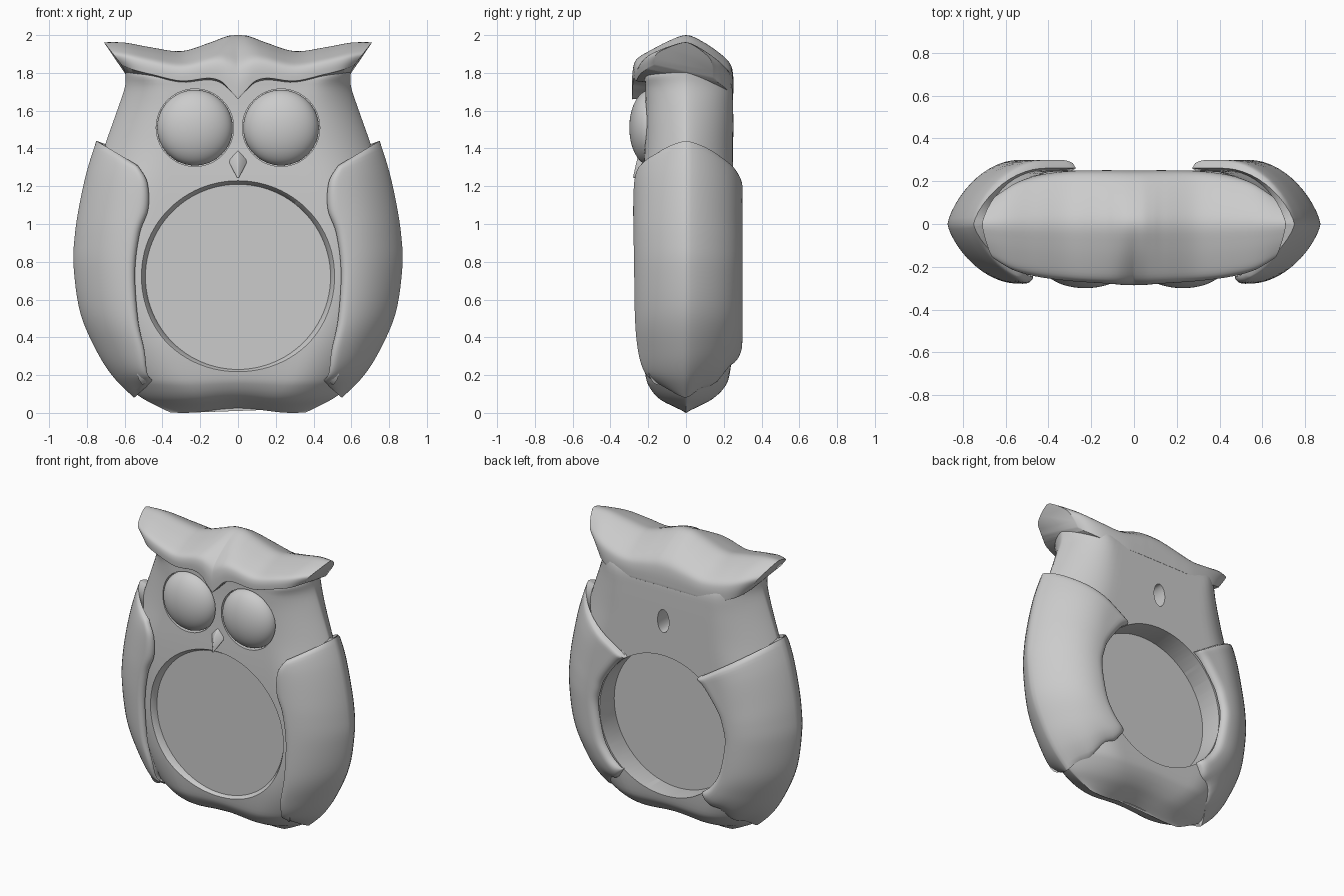
import bpy, bmesh, math
from mathutils import Vector

if "Cube" in bpy.data.objects:
    bpy.data.objects.remove(bpy.data.objects["Cube"])


def spline(rows, n):
    """Catmull-Rom through tuples, n samples per span."""
    rows = [Vector(r) for r in rows]
    out = []
    for i in range(len(rows) - 1):
        a, b = rows[max(i - 1, 0)], rows[i]
        c, d = rows[i + 1], rows[min(i + 2, len(rows) - 1)]
        for k in range(n):
            t = k / n
            out.append(0.5 * (2 * b + (c - a) * t + (2 * a - 5 * b + 4 * c - d) * t * t
                              + (3 * b - a - 3 * c + d) * t ** 3))
    return out + [rows[-1]]


def bulge(d, radius=.34):
    """Rounded edge profile: 0 at the silhouette, 1 from radius inwards."""
    u = min(max(d / radius, 0), 1)
    return (1 - (1 - u) ** 2) ** 0.74


def lip(e):
    """Quarter-round drop near an edge: 1 at the edge, 0 inside."""
    return 1 - math.sqrt(1 - (1 - min(max(e, 0), 1)) ** 2)


def grid(name, rows, closed=False, flip=False):
    bm = bmesh.new()
    vs = [[bm.verts.new(p) for p in r] for r in rows]
    m = len(rows[0])
    for i in range(len(rows) - 1):
        for j in range(m if closed else m - 1):
            k = (j + 1) % m
            f = [vs[i][j], vs[i + 1][j], vs[i + 1][k], vs[i][k]]
            bm.faces.new(f[::-1] if flip else f)
    if closed:
        bm.faces.new(vs[0])
        bm.faces.new(vs[-1])
        bmesh.ops.recalc_face_normals(bm, faces=bm.faces)
    return add(name, bm)


def add(name, bm):
    me = bpy.data.meshes.new(name)
    bm.to_mesh(me)
    bm.free()
    ob = bpy.data.objects.new(name, me)
    bpy.context.collection.objects.link(ob)
    return ob


def cylinder(name, x, z, r, y0, y1, r_front=None):
    """Round plug along y; r_front gives a cone flaring to the front."""
    bpy.ops.mesh.primitive_cone_add(vertices=96, radius1=r, radius2=r_front or r, depth=y1 - y0,
                                    location=(x, (y0 + y1) / 2, z),
                                    rotation=(math.pi / 2, 0, 0))
    bpy.context.object.name = name
    return bpy.context.object


def finish(ob, angle=35):
    bpy.ops.object.select_all(action='DESELECT')
    ob.select_set(True)
    bpy.context.view_layer.objects.active = ob
    bpy.ops.object.convert(target='MESH')
    bpy.ops.object.shade_smooth_by_angle(angle=math.radians(angle))


def soften(ob, width, angle):
    b = ob.modifiers.new("round_edges", 'BEVEL')
    b.width, b.segments = width, 3
    b.limit_method, b.angle_limit = 'ANGLE', math.radians(angle)


# Body: stacked sections (z, half width, front depth, back depth, edge radius)
sections = [(0, .36, .004, .004, .34), (.03, .44, .07, .07, .34), (.07, .52, .14, .14, .34),
            (.13, .58, .19, .20, .34), (.2, .63, .215, .23, .34), (.38, .72, .235, .25, .34),
            (.6, .80, .235, .25, .34), (.8, .82, .235, .25, .34), (1.0, .81, .235, .25, .34),
            (1.2, .77, .23, .25, .34), (1.4, .71, .22, .25, .34), (1.6, .64, .215, .25, .28),
            (1.72, .60, .215, .245, .22), (1.79, .595, .21, .21, .17),
            (1.83, .60, .14, .14, .16), (1.86, .60, .06, .06, .15)]
N = 44
rings = []
for z, w, tf, tb, r in spline(sections, 4):
    ring = []
    for k in range(2 * N):
        x = -w * math.cos(math.pi * k / N)
        y = -tf * bulge(w - abs(x), r) if k <= N else tb * bulge(w - abs(x), r)
        low = max(0, 1 - z / .25) * .0125 * (1 + math.cos(x * math.pi / .29))
        ring.append((x, y, z + low))
    rings.append(ring)
body = grid("body", rings, closed=True)

# Openings: belly hole with flared front rim, eye sockets, hanging hole in the back
cutters = [cylinder("belly_cutter", 0, .72, .49, -.6, .6),
           cylinder("rim_cutter", 0, .72, .485, -.27, -.19, .535),
           cylinder("hanger_cutter", 0, 1.45, .08, .08, .6)]
cutters[2].scale.x = .55
cutters += [cylinder("socket_cutter", s * .228, 1.51, .205, -.6, -.165) for s in (-1, 1)]
for c in cutters:
    m = body.modifiers.new("cut", 'BOOLEAN')
    m.operation, m.solver, m.object = 'DIFFERENCE', 'EXACT', c
finish(body)
for c in cutters:
    bpy.data.objects.remove(c)

# Belly disc
finish(cylinder("belly_disc", 0, .72, .492, -.192, .09))

# Wings: rows of front edge, outer edge and back edge (x, z each)
wing_rows = [(.53, 1.31, .75, 1.44, .27, 1.13), (.48, 1.22, .80, 1.28, .335, 1.08),
             (.475, 1.08, .84, 1.10, .435, .945), (.52, .95, .865, .93, .47, .86),
             (.545, .75, .87, .77, .49, .74), (.53, .5, .835, .53, .45, .53),
             (.495, .33, .75, .33, .39, .42), (.48, .21, .66, .19, .33, .36),
             (.45, .17, .55, .08, .30, .33)]
for side, label in ((-1, "left"), (1, "right")):
    rows = []
    samples = spline(wing_rows, 6)
    last = len(samples) - 1
    for i, (xf, zf, xo, zo, xb, zb) in enumerate(samples):
        ragged = .014 * (i / last) ** 10
        row = []
        for k in range(-20, 21):
            t = math.sin(abs(k) / 20 * math.pi / 2) ** 1.6
            xe, ze, depth = (xf, zf, -.28) if k < 0 else (xb, zb, .30)
            x = xo + (xe - xo) * t
            z = zo + (ze - zo) * t + (ragged * math.sin(t * 14) if k > 0 else 0)
            drop = 1 - .13 * max(lip(abs(xe - x) / .045), lip(min(i, last - i) / 3))
            row.append((side * x, depth * bulge(xo - x) * drop, z))
        rows.append(row)
    wing = grid(label + "_wing", rows, flip=side < 0)
    s = wing.modifiers.new("thickness", 'SOLIDIFY')
    s.thickness, s.offset = .055, -1
    finish(wing, 50)

# Brow cap with ear tufts: (front x, ridge x, back x, front z, ridge z, front y, back y, back z)
half = [(0, 0, 0, 1.66, 2.0, -.285, .25, 1.69), (.045, .045, .04, 1.71, 1.997, -.284, .25, 1.69),
        (.09, .09, .09, 1.755, 1.983, -.28, .25, 1.69),
        (.16, .15, .16, 1.772, 1.96, -.275, .25, 1.69),
        (.30, .30, .29, 1.757, 1.915, -.265, .247, 1.69),
        (.45, .46, .43, 1.79, 1.935, -.245, .23, 1.70),
        (.55, .60, .52, 1.815, 1.96, -.215, .195, 1.73),
        (.615, .71, .58, 1.84, 1.962, -.165, .14, 1.77)]
samples = spline(half, 6)
samples = [(-a, -b, -c, *r) for a, b, c, *r in samples[:0:-1]] + samples
slope = [(1, 0), (1, .3), (.93, .52), (.7, .7), (.35, .89), (0, 1)]
rows = []
for xf, xt, xb, zf, zt, yf, yb, zb in samples:
    pts = [(xf + (xt - xf) * h, yf * d, zf + (zt - zf) * h) for d, h in slope]
    pts += [(xb + (xt - xb) * h, yb * d, zb + (zt - zb) * h) for d, h in slope[-2::-1]]
    rows.append(spline(pts, 4))
cap = grid("brow_cap", rows, closed=True)
soften(cap, .012, 50)
finish(cap, 50)

# Eyes: flattened balls sitting in the sockets
for side, label in ((-1, "left"), (1, "right")):
    bpy.ops.mesh.primitive_uv_sphere_add(segments=64, ring_count=32, radius=1,
                                         location=(side * .228, -.19, 1.51))
    eye = bpy.context.object
    eye.name = label + "_eye"
    eye.scale = (.2, .11, .2)
    finish(eye)

# Beak: faceted wedge
bm = bmesh.new()
for p in [(0, -.21, 1.40), (.057, -.21, 1.34), (-.057, -.21, 1.34), (0, -.26, 1.35),
          (0, -.287, 1.23), (0, -.2, 1.29), (0, -.15, 1.36)]:
    bm.verts.new(p)
bmesh.ops.convex_hull(bm, input=bm.verts)
beak = add("beak", bm)
soften(beak, .006, 30)
finish(beak)
